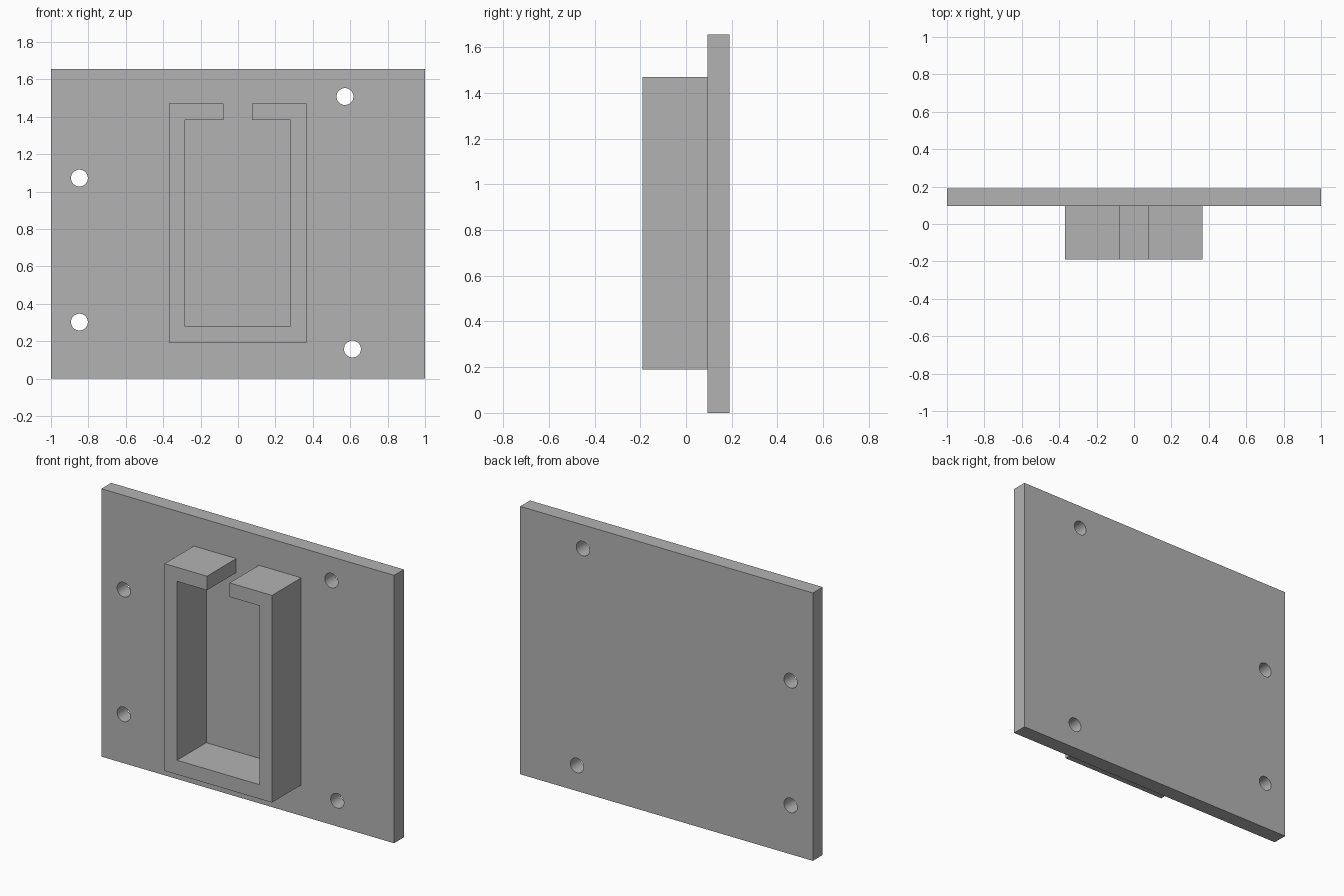
import bpy, bmesh, math

default = bpy.data.objects.get("Cube")
if default:
    bpy.data.objects.remove(default, do_unlink=True)

grey = bpy.data.materials.new("plain grey")
grey.use_nodes = True
colour = (0.45, 0.45, 0.45, 1)
grey.diffuse_color = colour
grey.node_tree.nodes["Principled BSDF"].inputs["Base Color"].default_value = colour

BACK, PLATE_FRONT, CHANNEL_FRONT = 0.19, 0.095, -0.19


def extruded(name, outline, y_back, y_front):
    """Extrude an x-z outline along y into a closed solid."""
    bm = bmesh.new()
    face = bm.faces.new([bm.verts.new((x, y_back, z)) for x, z in outline])
    swept = bmesh.ops.extrude_face_region(bm, geom=[face])["geom"]
    moved = [v for v in swept if isinstance(v, bmesh.types.BMVert)]
    bmesh.ops.translate(bm, vec=(0, y_front - y_back, 0), verts=moved)
    # Make sure both end caps exist before fixing the normals
    bmesh.ops.holes_fill(bm, edges=bm.edges[:])
    bmesh.ops.recalc_face_normals(bm, faces=bm.faces[:])
    mesh = bpy.data.meshes.new(name)
    bm.to_mesh(mesh)
    bm.free()
    mesh.materials.append(grey)
    obj = bpy.data.objects.new(name, mesh)
    bpy.context.collection.objects.link(obj)
    return obj


# Flat mounting plate
plate = extruded("mounting_plate", [(-1, 0), (1, 0), (1, 1.655), (-1, 1.655)],
                 BACK, PLATE_FRONT)

# Four screw holes drilled through the plate
for x, z in [(-0.848, 1.072), (-0.848, 0.302), (0.572, 1.508), (0.612, 0.158)]:
    bpy.ops.mesh.primitive_cylinder_add(vertices=48, radius=0.045, depth=0.4,
                                        location=(x, 0.14, z),
                                        rotation=(math.pi / 2, 0, 0))
    drill = bpy.context.object
    drill.name = "hole_cutter"
    drill.hide_render = True
    drill.data.materials.append(grey)
    cut = plate.modifiers.new("screw_hole", "BOOLEAN")
    cut.operation = "DIFFERENCE"
    cut.solver = "EXACT"
    cut.object = drill
    bpy.context.view_layer.objects.active = plate
    bpy.ops.object.modifier_apply(modifier=cut.name)
    bpy.data.objects.remove(drill, do_unlink=True)

# Smooth hole walls, sharp plate edges
bpy.ops.object.select_all(action="DESELECT")
plate.select_set(True)
bpy.context.view_layer.objects.active = plate
bpy.ops.object.shade_smooth_by_angle(angle=math.radians(30))

# Slotted rectangular channel: one half profile, mirrored about its centre
half = [(0.077, 1.47), (0.367, 1.47), (0.367, 0.19)]
inner = [(0.282, 0.278), (0.282, 1.383), (0.077, 1.383)]
outline = (half + [(-x, z) for x, z in reversed(half)]
           + [(-x, z) for x, z in reversed(inner)] + inner)
channel = extruded("slotted_channel", outline, PLATE_FRONT, CHANNEL_FRONT)
channel.location.x = -0.0015
